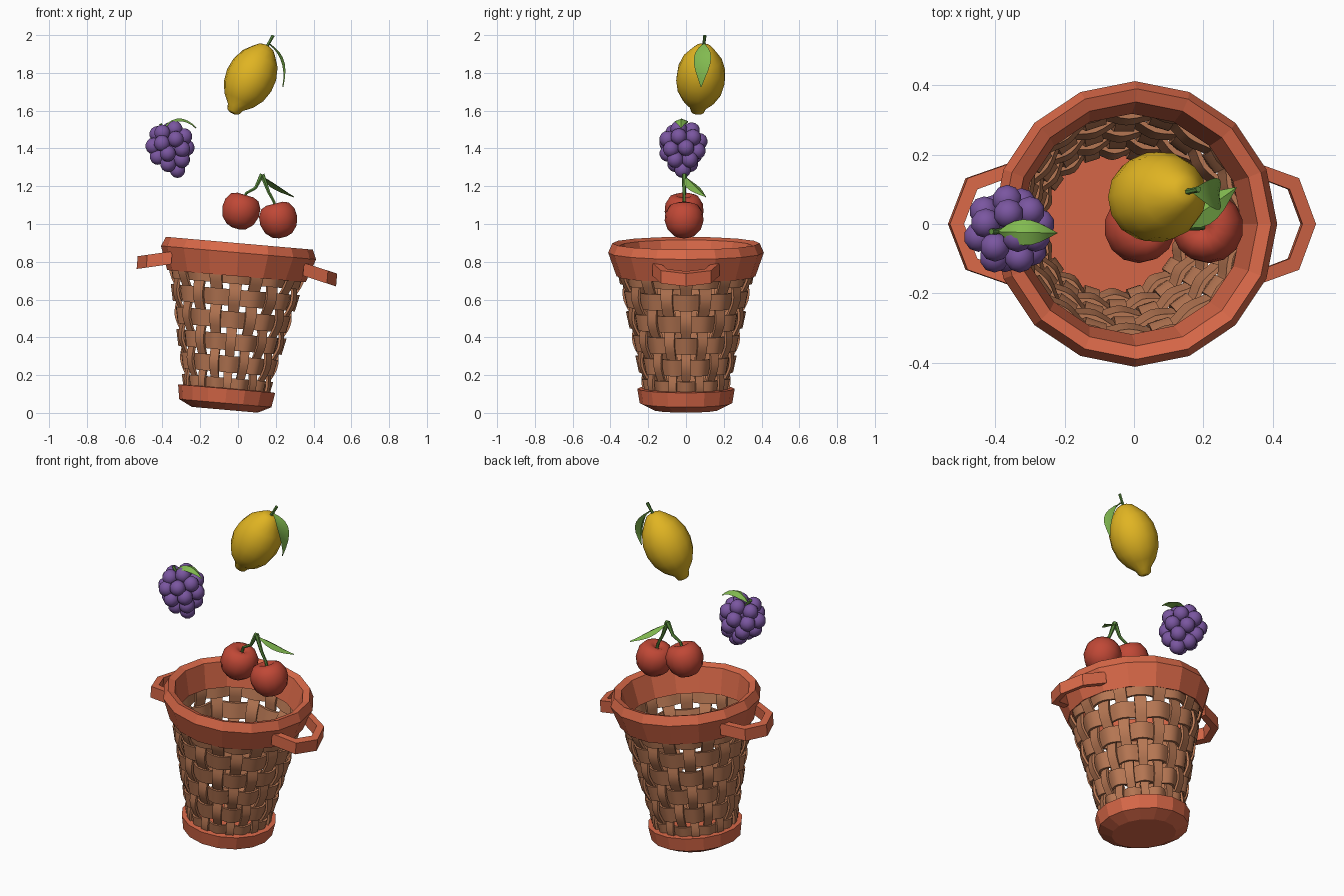
import bpy, bmesh
from math import sin, cos, pi, tau, radians
from mathutils import Vector, Matrix

if "Cube" in bpy.data.objects:
    bpy.data.objects.remove(bpy.data.objects["Cube"])


def material(name, r, g, b):
    lin = [((c / 255 + 0.055) / 1.055) ** 2.4 for c in (r, g, b)]
    m = bpy.data.materials.new(name)
    m.diffuse_color = (*lin, 1)
    m.use_nodes = True
    m.node_tree.nodes["Principled BSDF"].inputs["Base Color"].default_value = m.diffuse_color
    return m


ORANGE = material("terracotta", 216, 104, 72)
BROWN = material("wicker", 184, 120, 84)
YELLOW = material("lemon yellow", 224, 180, 34)
PURPLE = material("grape purple", 122, 86, 160)
RED = material("cherry red", 192, 72, 54)
LEAF = material("leaf green", 130, 186, 80)
STEM = material("stem green", 94, 144, 64)


def finish(bm, name, mat, matrix=Matrix(), smooth=None):
    bmesh.ops.recalc_face_normals(bm, faces=bm.faces)
    mesh = bpy.data.meshes.new(name)
    bm.to_mesh(mesh)
    bm.free()
    mesh.materials.append(mat)
    ob = bpy.data.objects.new(name, mesh)
    bpy.context.collection.objects.link(ob)
    ob.matrix_world = matrix
    if smooth:
        bpy.ops.object.select_all(action='DESELECT')
        ob.select_set(True)
        bpy.context.view_layer.objects.active = ob
        bpy.ops.object.shade_smooth_by_angle(angle=radians(smooth))
    return ob


def loft(bm, rings, loop=False):
    """Skin a row of closed rings; cap the ends unless the row loops."""
    vs = [[bm.verts.new(p) for p in ring] for ring in rings]
    n = len(vs[0])
    for i in range(len(vs) if loop else len(vs) - 1):
        a, b = vs[i], vs[(i + 1) % len(vs)]
        for k in range(n):
            bm.faces.new((a[k], a[(k + 1) % n], b[(k + 1) % n], b[k]))
    if not loop:
        bm.faces.new(vs[0])
        bm.faces.new(vs[-1])


def lathe(name, profile, sides, mat, matrix, loop=False, smooth=None):
    bm = bmesh.new()
    loft(bm, [[(r * cos(tau * k / sides), r * sin(tau * k / sides), z) for k in range(sides)]
              for r, z in profile], loop)
    return finish(bm, name, mat, matrix, smooth)


def along(start, direction):
    """Matrix placing local z along a direction."""
    return Matrix.Translation(start) @ Vector(direction).to_track_quat('Z', 'Y').to_matrix().to_4x4()


def stem(name, points, radii, sides=6):
    pts = [Vector(p) for p in points]
    rings = []
    for i, p in enumerate(pts):
        d = pts[min(i + 1, len(pts) - 1)] - pts[max(i - 1, 0)]
        m = along(p, d)
        rings.append([m @ Vector((radii[i] * cos(tau * k / sides), radii[i] * sin(tau * k / sides), 0))
                      for k in range(sides)])
    bm = bmesh.new()
    loft(bm, rings)
    finish(bm, name, STEM, smooth=40)


def leaf(name, a, b, c, side, width, fold=0.012):
    """Pointed, creased leaf along the quadratic curve a-b-c."""
    a, b, c, side = Vector(a), Vector(b), Vector(c), Vector(side).normalized()
    rings = []
    for i in range(8):
        t = i / 7
        p = a * (1 - t) ** 2 + b * 2 * t * (1 - t) + c * t * t
        d = (b - a) * (1 - t) + (c - b) * t
        up = d.cross(side).normalized()
        w = width / 2 * max(0.04, sin(pi * t ** 0.9))
        f = fold * w / (width / 2)
        rings.append([p - side * w, p - up * (f - 0.003), p + side * w, p - up * (f + 0.003)])
    bm = bmesh.new()
    loft(bm, rings)
    finish(bm, name, LEAF, smooth=30)


# ---- basket, leaning to the right ----
BASKET = Matrix.Translation((-0.07, 0, 0.0165)) @ Matrix.Rotation(radians(5), 4, 'Y')
lathe("basket_base", [(0.175, 0), (0.245, 0.035), (0.258, 0.112), (0.222, 0.115), (0.205, 0.05)],
      16, ORANGE, BASKET)
lathe("basket_rim", [(0.368, 0.71), (0.412, 0.835), (0.39, 0.885), (0.352, 0.872), (0.318, 0.73)],
      16, ORANGE, BASKET, loop=True)

STAKES, ROWS, Z0, PITCH, AMP, T = 20, 6, 0.125, 0.1175, 0.013, 0.007


def wall(z):
    return 0.187 + 0.213 * z


# horizontal woven bands
bm = bmesh.new()
for j in range(ROWS):
    z, h, rings = Z0 + PITCH * j, 0.044, []
    for i in range(STAKES * 4):
        a = tau * i / (STAKES * 4)
        wave = AMP * cos(STAKES / 2 * a + pi * j)
        rings.append([((wall(z + dz) + wave + dr) * cos(a), (wall(z + dz) + wave + dr) * sin(a), z + dz)
                      for dr, dz in ((-T, -h), (T, -h), (T, h), (-T, h))])
    loft(bm, rings, loop=True)
finish(bm, "woven_bands", BROWN, BASKET, 30)

# upright stakes passing over and under the bands
bm = bmesh.new()
for k in range(STAKES):
    a, rings = tau * k / STAKES, []
    for i in range(25):
        z = 0.06 + 0.70 * i / 24
        r = wall(z) - AMP * cos(pi * k) * cos(pi * (z - Z0) / PITCH)
        w = 0.1 * wall(z)
        rings.append([(x * cos(a) - y * sin(a), x * sin(a) + y * cos(a), z)
                      for x, y in ((r - T, -w), (r + T, -w), (r + T, w), (r - T, w))])
    loft(bm, rings)
finish(bm, "upright_stakes", BROWN, BASKET, 30)

# side handles
OUTER = [(0.35, 0.178), (0.48, 0.132), (0.53, 0), (0.48, -0.132), (0.35, -0.178)]
INNER = [(0.35, 0.138), (0.452, 0.1), (0.49, 0), (0.452, -0.1), (0.35, -0.138)]
for s, name in ((1, "right_handle"), (-1, "left_handle")):
    bm, rings = bmesh.new(), []
    for o, n in zip(OUTER, INNER):
        rings.append([(s * x, y, 0.775 - 0.23 * (x - 0.36) + dz)
                      for (x, y), dz in ((n, -0.034), (o, -0.034), (o, 0.034), (n, 0.034))])
    loft(bm, rings)
    finish(bm, name, ORANGE, BASKET)

# ---- lemon ----
lathe("lemon", [(0.018, 0), (0.034, 0.008), (0.044, 0.035), (0.085, 0.075), (0.117, 0.13), (0.131, 0.195),
                (0.127, 0.26), (0.103, 0.325), (0.066, 0.37), (0.042, 0.395), (0.02, 0.403)],
      14, YELLOW, along((-0.03, 0.06, 1.587), (0.185, 0.035, 0.36)), smooth=60)
stem("lemon_stem", [(0.15, 0.092, 1.935), (0.168, 0.096, 1.965), (0.186, 0.1, 1.998)], [0.009, 0.008, 0.009])
leaf("lemon_leaf", (0.165, 0.095, 1.955), (0.285, 0.085, 1.89), (0.238, 0.08, 1.725), (0, 1, 0), 0.092)

# ---- grapes ----
bm = bmesh.new()
axis = along((-0.385, -0.018, 1.5), (0.07, 0, -0.23))
for count, ring_r, depth, turn in ((4, 0.052, 0.012, 0.4), (7, 0.088, 0.065, 0.0), (6, 0.082, 0.125, 0.3),
                                   (4, 0.054, 0.178, 0.8), (1, 0, 0.222, 0)):
    for k in range(count):
        a = tau * k / count + turn
        spot = axis @ Vector((ring_r * cos(a), ring_r * sin(a), depth))
        bmesh.ops.create_uvsphere(bm, u_segments=10, v_segments=7, radius=0.044,
                                  matrix=Matrix.Translation(spot))
finish(bm, "grapes", PURPLE, smooth=60)
stem("grape_stem", [(-0.37, -0.018, 1.45), (-0.385, -0.02, 1.495), (-0.398, -0.022, 1.51), (-0.412, -0.022, 1.53)],
     [0.009, 0.008, 0.008, 0.009])
leaf("grape_leaf", (-0.392, -0.022, 1.508), (-0.31, -0.025, 1.58), (-0.222, -0.026, 1.507), (0, -1, 0), 0.075)

# ---- cherries ----
CHERRY = [(0.02, -0.094), (0.055, -0.083), (0.088, -0.05), (0.103, -0.003), (0.099, 0.042),
          (0.077, 0.078), (0.045, 0.09), (0.02, 0.08), (0.006, 0.068)]
TOP = (0.128, -0.008, 1.262)
for name, spot, tilt, mid in (("left_cherry", (0.014, -0.01, 1.067), (0.3, 0, 1), (0.092, -0.01, 1.19)),
                              ("right_cherry", (0.215, -0.01, 1.02), (-0.25, 0, 1), (0.162, -0.01, 1.17))):
    place = along(spot, tilt)
    lathe(name, CHERRY, 14, RED, place, smooth=60)
    stem(name + "_stem", [place @ Vector((0, 0, 0.06)), place @ Vector((0, 0, 0.1)), mid, TOP],
         [0.008, 0.008, 0.009, 0.014])
leaf("cherry_leaf", (0.132, -0.005, 1.248), (0.2, 0.035, 1.18), (0.295, 0.105, 1.143), (0.5, -0.75, 0.0), 0.085)
